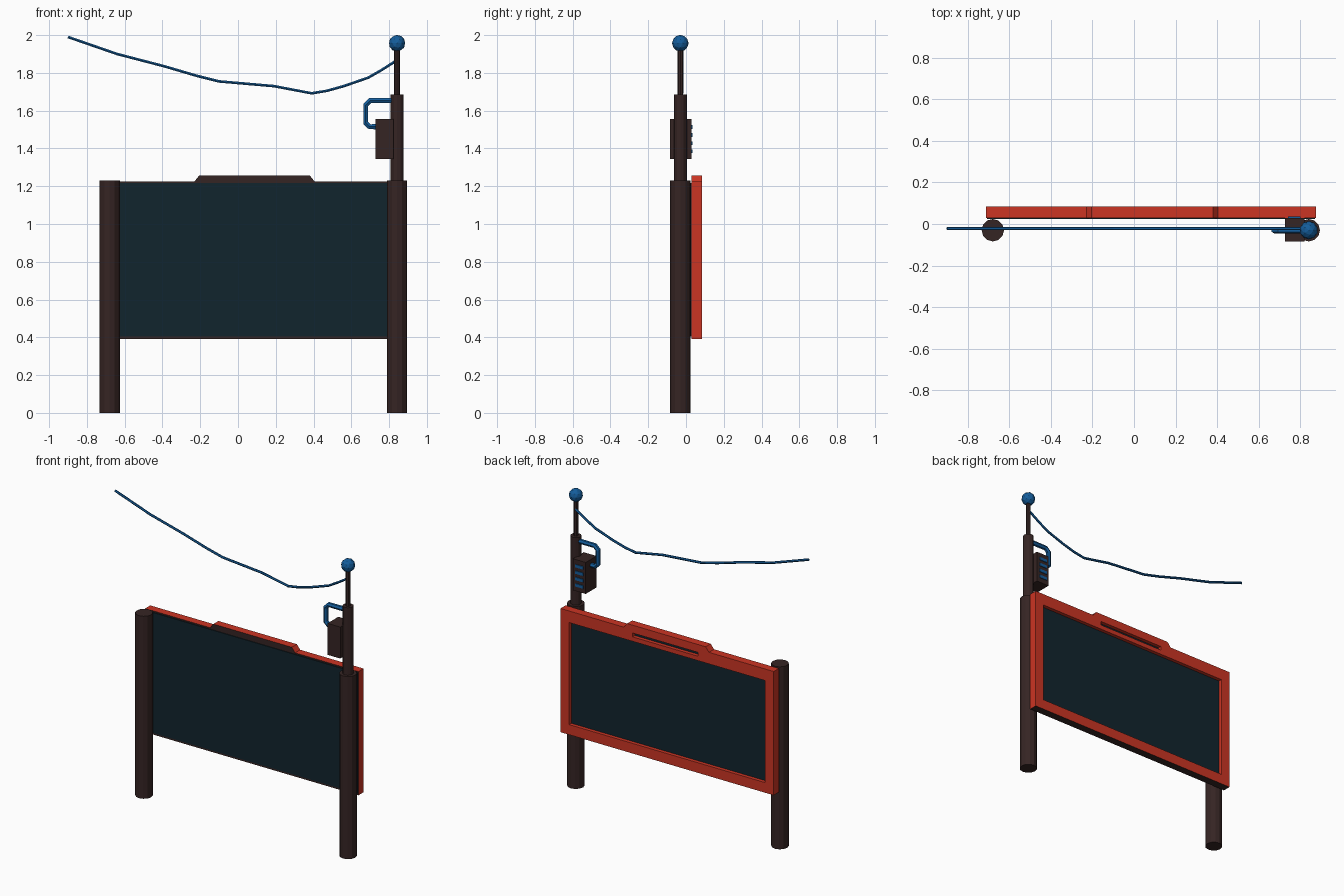
import bpy, bmesh, math
from mathutils import Vector, Matrix

if "Cube" in bpy.data.objects:
    bpy.data.objects.remove(bpy.data.objects["Cube"])

# Flat colours
def mat(name, c):
    m = bpy.data.materials.new(name)
    m.diffuse_color = (*c, 1)
    m.use_nodes = True
    m.node_tree.nodes["Principled BSDF"].inputs["Base Color"].default_value = m.diffuse_color
    return m
BROWN = mat("dark brown", (0.036, 0.018, 0.017))
RED = mat("red", (0.60, 0.035, 0.017))
TEAL = mat("dark teal", (0.0056, 0.018, 0.027))
BLUE = mat("blue", (0.007, 0.11, 0.33))

def obj(name, bm, m):
    me = bpy.data.meshes.new(name)
    bm.to_mesh(me)
    bm.free()
    me.materials.append(m)
    o = bpy.data.objects.new(name, me)
    bpy.context.collection.objects.link(o)
    return o

def box(name, lo, hi, m):
    lo, hi = Vector(lo), Vector(hi)
    bm = bmesh.new()
    bmesh.ops.create_cube(bm, size=1, matrix=Matrix.Translation((lo + hi) / 2) @ Matrix.Diagonal((*(hi - lo), 1)))
    return obj(name, bm, m)

def pole(name, x, z0, z1, r, m, sides=12):
    bm = bmesh.new()
    bmesh.ops.create_cone(bm, cap_ends=True, segments=sides, radius1=r, radius2=r, depth=z1 - z0,
                          matrix=Matrix.Translation((x, PY, (z0 + z1) / 2)))
    return obj(name, bm, m)

def curve_mesh(name, splines, cyclic, mats, **props):
    """Build a poly curve, convert it to a mesh object."""
    cu = bpy.data.curves.new(name, 'CURVE')
    for k, v in props.items():
        setattr(cu, k, v)
    for pts in splines:
        s = cu.splines.new('POLY')
        s.points.add(len(pts) - 1)
        s.use_smooth = False
        for p, c in zip(s.points, pts):
            p.co = (*c, 1)
        s.use_cyclic_u = cyclic
    tmp = bpy.data.objects.new(name + "_curve", cu)
    bpy.context.collection.objects.link(tmp)
    bpy.context.view_layer.update()
    me = bpy.data.meshes.new_from_object(tmp.evaluated_get(bpy.context.evaluated_depsgraph_get()))
    bpy.data.objects.remove(tmp)
    me.materials.clear()
    for m in mats:
        me.materials.append(m)
    o = bpy.data.objects.new(name, me)
    bpy.context.collection.objects.link(o)
    return o

PY, PX = -0.03, 0.842

# Posts and mast
pole("left_post", -0.68, 0, 1.23, 0.054, BROWN)
pole("right_post", PX, 0, 1.23, 0.054, BROWN)
pole("mast", PX, 1.2, 1.685, 0.034, BROWN)
pole("antenna", PX, 1.68, 1.94, 0.015, BROWN, 8)
bm = bmesh.new()
bmesh.ops.create_icosphere(bm, subdivisions=2, radius=0.044, matrix=Matrix.Translation((PX, PY, 1.957)))
obj("antenna_ball", bm, BLUE)

# Board frame: outline with raised tab, window hole and slot
def rect(x0, x1, z0, z1):
    return [(x0, z0, 0), (x1, z0, 0), (x1, z1, 0), (x0, z1, 0)]
X0, X1, Z0, Z1 = -0.713, 0.877, 0.392, 1.226
outer = [(X0, Z0, 0), (X1, Z0, 0), (X1, Z1, 0), (0.405, Z1, 0), (0.38, 1.257, 0),
         (-0.205, 1.257, 0), (-0.23, Z1, 0), (X0, Z1, 0)]
frame = curve_mesh("board_frame", [outer, rect(X0 + .065, X1 - .065, Z0 + .068, Z1 - .078),
                                   rect(-0.15, 0.34, 1.178, 1.204)], True, [RED, BROWN],
                   dimensions='2D', fill_mode='BOTH', extrude=0.027)
frame.data.transform(Matrix.Translation((0, 0.057, 0)) @ Matrix.Rotation(math.pi / 2, 4, 'X'))
# Front and underside of the frame are brown
for p in frame.data.polygons:
    front = all(frame.data.vertices[v].co.y < 0.035 for v in p.vertices)
    under = all(frame.data.vertices[v].co.z < Z0 + 0.01 for v in p.vertices)
    p.material_index = 1 if front or under else 0
    p.use_smooth = False

# Screen fills the frame from both sides
box("screen", (X0 + .004, 0.025, 0.405), (X1 - .004, 0.06, 1.217), TEAL)

# Control box with vents on the back
box("control_box", (0.727, -0.085, 1.343), (0.822, 0.03, 1.555), BROWN)
for i in range(4):
    z = 1.375 + i * 0.043
    box(f"vent_{i + 1}", (0.742, 0.028, z), (0.802, 0.035, z + 0.02), BLUE)

# Handle pipe from mast to box
curve_mesh("handle", [[(0.83, PY, 1.653), (0.70, PY, 1.653), (0.676, PY, 1.63), (0.676, PY, 1.535),
                       (0.697, PY, 1.515), (0.74, PY, 1.515)]], False, [BLUE],
           dimensions='3D', bevel_depth=0.016, bevel_resolution=1, use_fill_caps=True)

# Hanging cable
cable = [(-0.90, 1.99), (-0.64, 1.90), (-0.39, 1.835), (-0.22, 1.785), (-0.10, 1.755), (0.19, 1.73),
         (0.39, 1.692), (0.47, 1.705), (0.56, 1.73), (0.69, 1.775), (0.76, 1.815), (0.838, 1.865)]
curve_mesh("cable", [[(x, -0.022, z) for x, z in cable]], False, [BLUE],
           dimensions='3D', bevel_depth=0.008, bevel_resolution=1, use_fill_caps=True)
